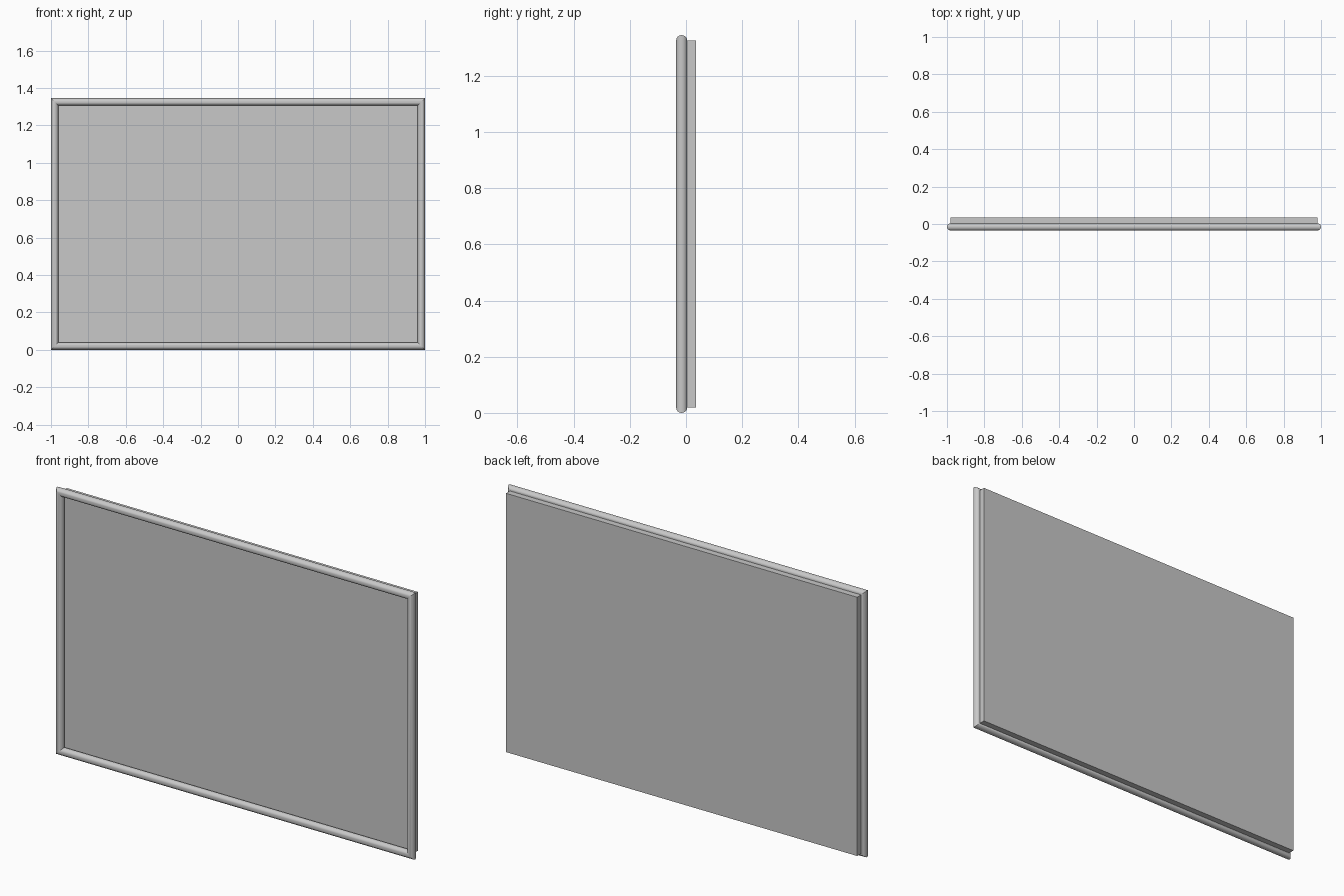
import bpy
import bmesh
from math import cos, sin, pi

HALF_W, HEIGHT = 1.0, 1.345
RADIUS = 0.0195
TUBE_Y = -0.0155
SIDES = 24

cube = bpy.data.objects.get("Cube")
if cube:
    bpy.data.objects.remove(cube, do_unlink=True)

# Single grey finish
grey = bpy.data.materials.new("plain_grey")
grey.use_nodes = True
colour = (0.58, 0.58, 0.58, 1)
grey.diffuse_color = colour
grey.node_tree.nodes["Principled BSDF"].inputs["Base Color"].default_value = colour


def add_object(name, bm):
    bmesh.ops.recalc_face_normals(bm, faces=bm.faces)
    mesh = bpy.data.meshes.new(name)
    bm.to_mesh(mesh)
    bm.free()
    mesh.materials.append(grey)
    obj = bpy.data.objects.new(name, mesh)
    bpy.context.collection.objects.link(obj)
    return obj


# Round moulding swept around the rectangle with mitred corners
bm = bmesh.new()
rings = []
for sx, sz in ((-1, -1), (1, -1), (1, 1), (-1, 1)):
    ring = []
    for i in range(SIDES):
        a = 2 * pi * i / SIDES
        out = RADIUS * (cos(a) - 1)
        ring.append(bm.verts.new((sx * (HALF_W + out),
                                  TUBE_Y + RADIUS * sin(a),
                                  HEIGHT / 2 + sz * (HEIGHT / 2 + out))))
    rings.append(ring)
for k in range(4):
    a, b = rings[k], rings[(k + 1) % 4]
    for i in range(SIDES):
        j = (i + 1) % SIDES
        bm.faces.new((a[i], a[j], b[j], b[i]))
frame = add_object("frame_moulding", bm)
bpy.ops.object.select_all(action="DESELECT")
frame.select_set(True)
bpy.context.view_layer.objects.active = frame
bpy.ops.object.shade_smooth_by_angle()

# Backing board reaching the centre line of the moulding
front, back = 0.002, 0.035
bm = bmesh.new()
bmesh.ops.create_cube(bm, size=1)
bmesh.ops.scale(bm, verts=bm.verts,
                vec=(2 * (HALF_W - RADIUS), back - front, HEIGHT - 2 * RADIUS))
bmesh.ops.translate(bm, verts=bm.verts, vec=(0, (front + back) / 2, HEIGHT / 2))
add_object("backing_board", bm)
